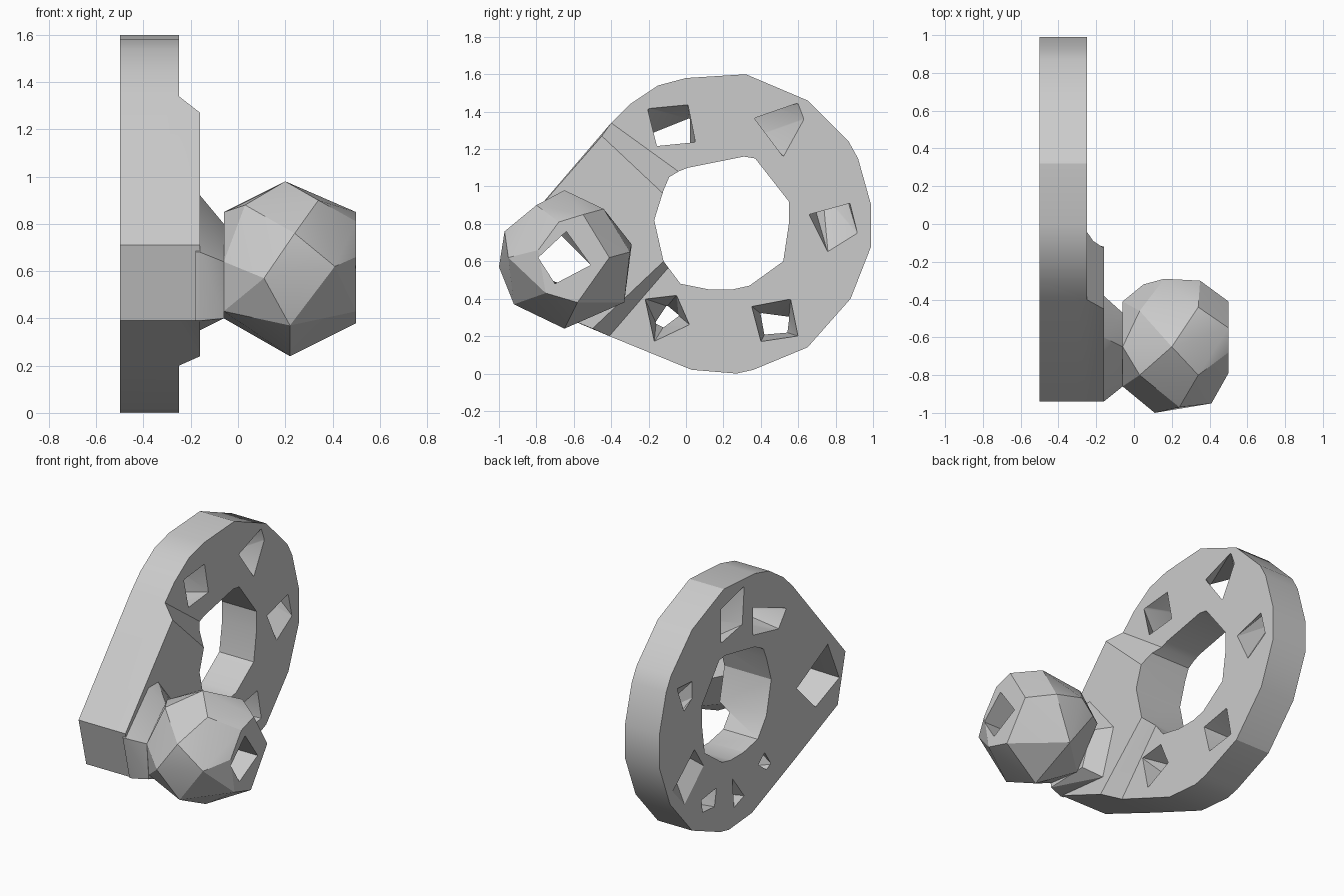
import bpy
import bmesh
from math import radians

cube = bpy.data.objects.get("Cube")
if cube:
    bpy.data.objects.remove(cube, do_unlink=True)

grey = bpy.data.materials.new("plain grey")
grey.use_nodes = True
grey.diffuse_color = (0.6, 0.6, 0.6, 1)
grey.node_tree.nodes["Principled BSDF"].inputs["Base Color"].default_value = grey.diffuse_color

# Planes across the part, from the back of the plate to the outer end of the ball
BACK, FACE, PAD, NECK, END = -0.5, -0.25, -0.16, -0.06, 0.5


def finish(name, bm):
    bmesh.ops.recalc_face_normals(bm, faces=bm.faces)
    mesh = bpy.data.meshes.new(name)
    bm.to_mesh(mesh)
    bm.free()
    mesh.materials.append(grey)
    obj = bpy.data.objects.new(name, mesh)
    bpy.context.collection.objects.link(obj)
    return obj


def loft(name, *rings):
    """Join matching (x, outline) rings into a capped solid."""
    bm = bmesh.new()
    loops = [[bm.verts.new((x, y, z)) for y, z in outline] for x, outline in rings]
    for low, high in zip(loops, loops[1:]):
        for i in range(len(low)):
            bm.faces.new((low[i - 1], low[i], high[i], high[i - 1]))
    bm.faces.new(loops[0])
    bm.faces.new(loops[-1])
    return finish(name, bm)


def hull(name, points):
    """Wrap a faceted convex solid around the points."""
    bm = bmesh.new()
    for p in points:
        bm.verts.new(p)
    out = bmesh.ops.convex_hull(bm, input=bm.verts)
    spare = [v for v in set(out["geom_interior"] + out["geom_unused"])
             if isinstance(v, bmesh.types.BMVert)]
    bmesh.ops.delete(bm, geom=spare, context='VERTS')
    return finish(name, bm)


def at(x, outline):
    return [(x, y, z) for y, z in outline]


def combine(target, tool, operation, keep=False):
    """Apply a boolean and drop the tool unless it is needed again."""
    mod = target.modifiers.new(operation, 'BOOLEAN')
    mod.operation, mod.solver, mod.object = operation, 'EXACT', tool
    bpy.context.view_layer.objects.active = target
    bpy.ops.object.modifier_apply(modifier=mod.name)
    if not keep:
        bpy.data.objects.remove(tool, do_unlink=True)


# Flange plate with a rounded rim and a pointed arm
rim = [(-.94, .71), (-.4, 1.34), (-.3, 1.44), (-.15, 1.54), (0, 1.58), (.32, 1.6),
       (.65, 1.46), (.87, 1.24), (.92, 1.15), (.99, .9), (.99, .68), (.88, .4),
       (.65, .14), (.36, .02), (.27, 0), (.03, .02), (-.41, .2), (-.86, .39)]
bore = [(-.04, 1.08), (.01, 1.1), (.31, 1.16), (.37, 1.15), (.55, .92), (.55, .8),
        (.52, .6), (.34, .47), (.25, .45), (.12, .45), (-.03, .48), (-.12, .6),
        (-.17, .82), (-.12, .98), (-.09, 1.05)]
flange = loft("flange", (BACK, rim), (FACE, rim))

# Raised pad on the arm, sloping down to the plate
pad_foot = [(-.94, .71), (-.4, 1.34), (-.04, 1.08), (.1, .8), (-.1, .56), (-.41, .2), (-.86, .39)]
pad_top = [(-.94, .71), (-.45, 1.27), (-.12, .96), (-.1, .8), (-.12, .6), (-.5, .24), (-.86, .39)]
combine(flange, loft("pad", (FACE - .05, pad_foot), (FACE, pad_foot), (PAD, pad_top)), 'UNION')

# Tapered neck between the arm and the ball
neck_foot = [(-.94, .68), (-.7, .92), (-.6, .92), (-.38, .65), (-.48, .35), (-.87, .39)]
neck_top = [(-.86, .64), (-.65, .8), (-.47, .63), (-.55, .41), (-.84, .4)]
neck = hull("neck", at(PAD - .02, neck_foot) + at(PAD, neck_foot) + at(NECK, neck_top))
combine(flange, neck, 'UNION')
combine(flange, loft("bore", (BACK - .1, bore), (FACE + .2, bore)), 'DIFFERENCE')

# Bolt holes: opening on the face, skewed opening on the back
bolt_holes = [
    ([(-.2, 1.42), (.01, 1.44), (.05, 1.24), (-.15, 1.22)],
     [(.02, 1.36), (.02, 1.18), (-.25, 1.12), (-.33, 1.22)]),
    ([(.38, 1.36), (.61, 1.44), (.64, 1.36), (.53, 1.16)],
     [(.1, 1.54), (.34, 1.48), (.34, 1.26), (.12, 1.3)]),
    ([(.66, .84), (.88, .9), (.92, .74), (.76, .64)],
     [(.65, 1.13), (.8, 1.14), (.73, .97), (.65, 1.02)]),
    ([(.35, .36), (.56, .4), (.6, .2), (.4, .17)],
     [(.4, .32), (.55, .3), (.54, .22), (.42, .21)]),
    ([(-.22, .4), (-.05, .42), (.02, .26), (-.17, .17)],
     [(-.16, .27), (-.1, .36), (-.04, .31), (-.12, .25)]),
]
for front, back in bolt_holes:
    cutter = hull("bolt_hole", at(FACE + .01, front) + at(BACK - .01, back))
    combine(flange, cutter, 'DIFFERENCE')

# Shallow pockets on the back of the plate
pockets = [([(.86, .46), (.62, .66), (.52, .51), (.73, .32)], (.72, .7)),
           ([(.23, .33), (.1, .16), (.21, .12)], (.3, .22))]
for mouth, (y, z) in pockets:
    cutter = hull("pocket", at(BACK - .01, mouth) + [(FACE - .08, y, z)])
    combine(flange, cutter, 'DIFFERENCE')

# Faceted ball with flattened ends
inner_end = [(-.86, .64), (-.65, .85), (-.41, .65), (-.6, .4), (-.84, .43)]
outer_end = [(-.79, .66), (-.68, .81), (-.55, .85), (-.41, .62), (-.58, .38), (-.75, .43)]
crown = [(.2, -.65, .98), (.34, -.44, .88), (.34, -.8, .9), (.03, -.46, .86), (.03, -.8, .88)]
front_side = [(.11, -1, .57), (.24, -.97, .76), (.41, -.95, .62), (.22, -.92, .37)]
rear_side = [(.16, -.29, .69), (.35, -.3, .65), (.05, -.32, .62), (.22, -.33, .38)]
ball = hull("ball", at(NECK, inner_end) + at(END, outer_end)
            + crown + front_side + rear_side + [(.22, -.65, .24)])

# Square passage through the ball, widening through the arm
passage = [(-.79, .62), (-.64, .76), (-.51, .58), (-.7, .48)]
mouth = [(-.88, .56), (-.76, .83), (-.43, .66), (-.63, .46)]
channel = loft("channel", (BACK - .01, mouth), (PAD, passage), (END + .1, passage))
for part, keep in ((ball, True), (flange, False)):
    combine(part, channel, 'DIFFERENCE', keep)

# Soft rim shading with crisp facets
for part in (flange, ball):
    bpy.ops.object.select_all(action='DESELECT')
    part.select_set(True)
    bpy.context.view_layer.objects.active = part
    bpy.ops.object.shade_smooth_by_angle(angle=radians(25))
